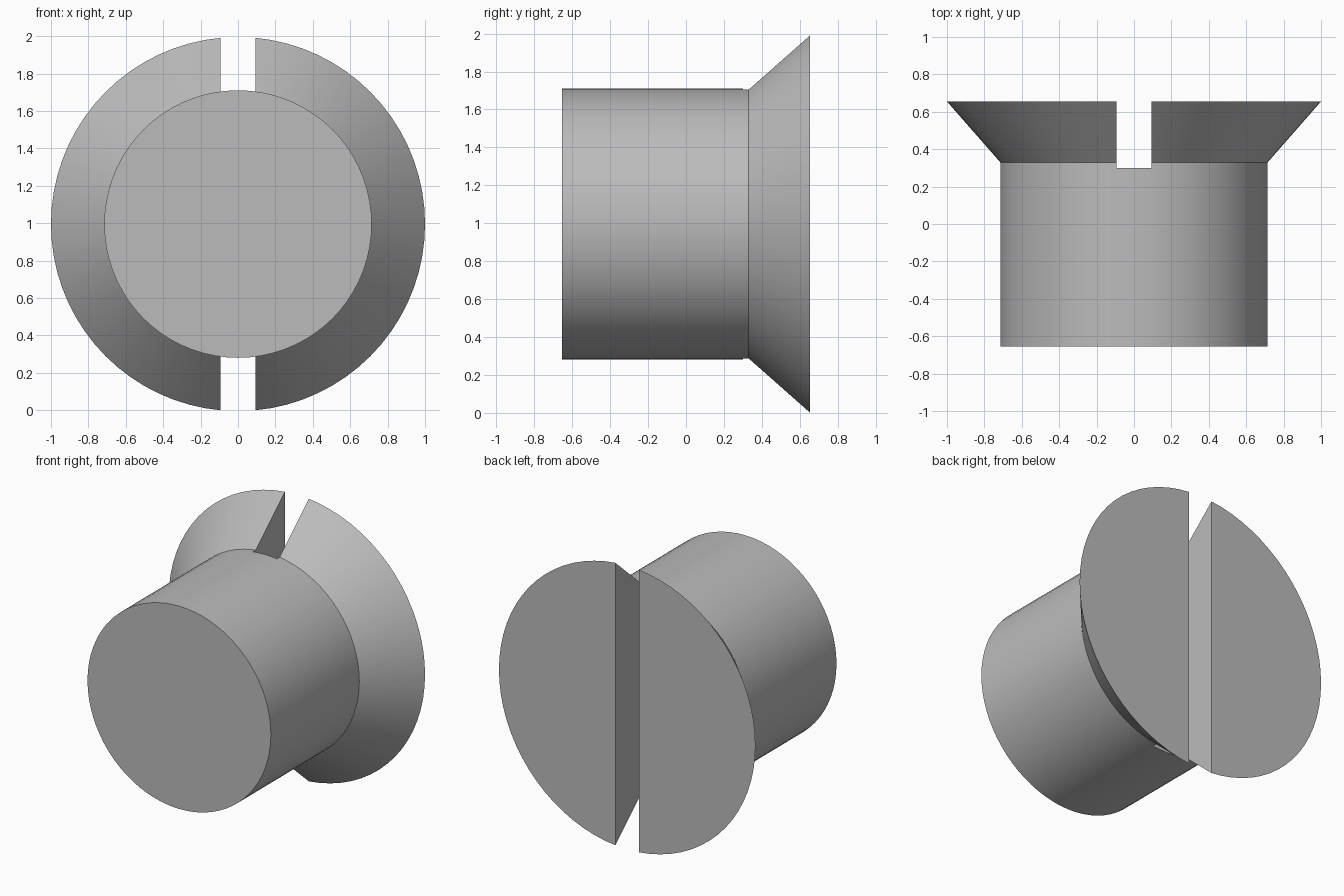
import bpy
import bmesh
from math import radians
from mathutils import Matrix

if "Cube" in bpy.data.objects:
    bpy.data.objects.remove(bpy.data.objects["Cube"], do_unlink=True)

SEGMENTS = 72
HEAD_R, SHANK_R = 1.0, 0.715
FRONT, NECK, BACK = -0.655, 0.33, 0.655
SLOT_HALF, SLOT_FLOOR = 0.093, 0.30
AXIS_Z = (HEAD_R ** 2 - SLOT_HALF ** 2) ** 0.5

# Bare steel
steel = bpy.data.materials.new("steel grey")
steel.use_nodes = True
grey = (0.5, 0.5, 0.5, 1)
steel.diffuse_color = grey
steel.node_tree.nodes["Principled BSDF"].inputs["Base Color"].default_value = grey


def add_object(name, bm):
    mesh = bpy.data.meshes.new(name)
    bmesh.ops.recalc_face_normals(bm, faces=bm.faces)
    bm.to_mesh(mesh)
    bm.free()
    mesh.materials.append(steel)
    obj = bpy.data.objects.new(name, mesh)
    bpy.context.collection.objects.link(obj)
    return obj


# Screw body: shank flaring into a countersunk head, along y
bm = bmesh.new()
rings = []
for y, radius in ((FRONT, SHANK_R), (NECK, SHANK_R), (BACK, HEAD_R)):
    place = Matrix.Translation((0, y, AXIS_Z)) @ Matrix.Rotation(radians(90), 4, "X")
    rings.append(bmesh.ops.create_circle(
        bm, segments=SEGMENTS, radius=radius, matrix=place)["verts"])
for a, b in zip(rings, rings[1:]):
    for i in range(SEGMENTS):
        j = (i + 1) % SEGMENTS
        bm.faces.new((a[i], a[j], b[j], b[i]))
bm.faces.new(rings[0])
bm.faces.new(rings[-1])
screw = add_object("countersunk_screw", bm)

# Driver slot: straight cut across the whole head
bm = bmesh.new()
depth = 1.0
place = Matrix.Translation((0, SLOT_FLOOR + depth / 2, AXIS_Z))
size = Matrix.Diagonal((2 * SLOT_HALF, depth, 3, 1))
bmesh.ops.create_cube(bm, size=1, matrix=place @ size)
cutter = add_object("slot_cutter", bm)
cutter.hide_render = True

slot = screw.modifiers.new("driver slot", "BOOLEAN")
slot.operation = "DIFFERENCE"
slot.solver = "EXACT"
slot.object = cutter

bpy.ops.object.select_all(action="DESELECT")
screw.select_set(True)
bpy.context.view_layer.objects.active = screw
bpy.ops.object.modifier_apply(modifier=slot.name)
bpy.data.objects.remove(cutter, do_unlink=True)
bpy.ops.object.shade_smooth_by_angle(angle=radians(30))
